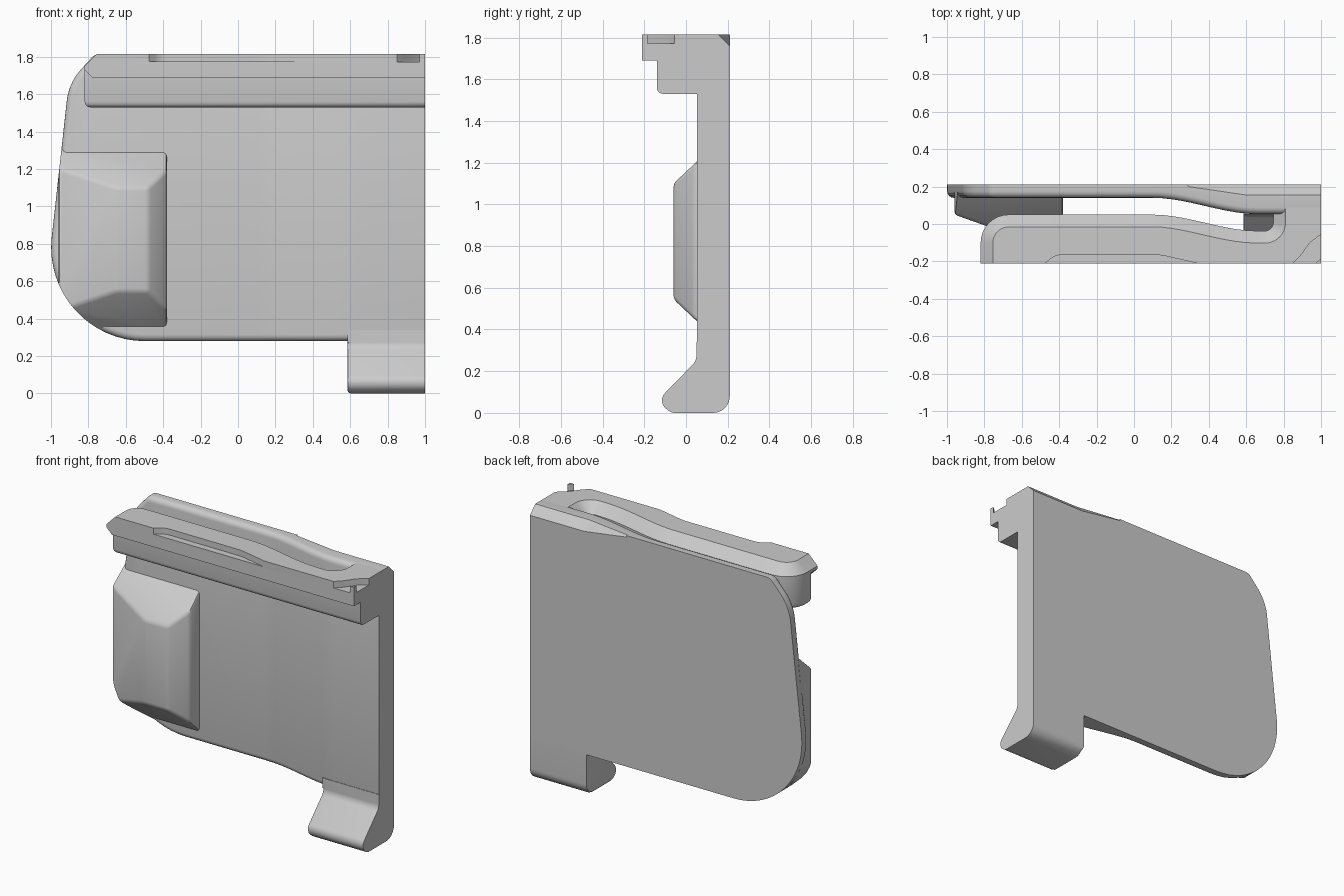
import bpy, bmesh, math
from mathutils import Vector

if "Cube" in bpy.data.objects:
    bpy.data.objects.remove(bpy.data.objects["Cube"], do_unlink=True)

grey = bpy.data.materials.new("plain grey")
grey.use_nodes = True
grey.diffuse_color = (0.6, 0.6, 0.6, 1)
grey.node_tree.nodes["Principled BSDF"].inputs["Base Color"].default_value = (0.6, 0.6, 0.6, 1)

TOP, BACK = 1.815, 0.21


def rounded(corners, steps=8):
    """Outline from (a, b) or (a, b, radius) corners with filleted corners."""
    out = []
    for i, c in enumerate(corners):
        p = Vector(c[:2])
        if len(c) < 3:
            out.append(p)
            continue
        u = (Vector(corners[i - 1][:2]) - p).normalized()
        v = (Vector(corners[(i + 1) % len(corners)][:2]) - p).normalized()
        half = u.angle(v) / 2
        t = c[2] / math.tan(half)
        mid = p + (u + v).normalized() * c[2] / math.sin(half)
        a, b = (p + u * t - mid).normalized(), (p + v * t - mid).normalized()
        out += [mid + a.slerp(b, k / steps) * c[2] for k in range(steps + 1)]
    return out


def prism(outline, axis, lo, hi):
    """Extrude a flat outline along the given axis."""
    place = {"x": lambda p, d: (d, p[0], p[1]),
             "y": lambda p, d: (p[0], d, p[1]),
             "z": lambda p, d: (p[0], p[1], d)}[axis]
    bm = bmesh.new()
    a = [bm.verts.new(place(p, lo)) for p in outline]
    b = [bm.verts.new(place(p, hi)) for p in outline]
    bm.faces.new(a)
    bm.faces.new(b)
    for i in range(len(a)):
        j = (i + 1) % len(a)
        bm.faces.new((a[i], a[j], b[j], b[i]))
    bmesh.ops.recalc_face_normals(bm, faces=bm.faces)
    return bm


def bevel(bm, rule, size, segments):
    """Bevel edges whose two ends pass the rule."""
    edges = [e for e in bm.edges if all(rule(v.co) for v in e.verts)]
    bmesh.ops.bevel(bm, geom=edges, offset=size, offset_type='OFFSET', segments=segments,
                    profile=0.5, affect='EDGES', clamp_overlap=False)


def finish(name, bm):
    bmesh.ops.recalc_face_normals(bm, faces=bm.faces)
    mesh = bpy.data.meshes.new(name)
    bm.to_mesh(mesh)
    bm.free()
    mesh.materials.append(grey)
    ob = bpy.data.objects.new(name, mesh)
    bpy.context.collection.objects.link(ob)
    return ob


def activate(ob):
    bpy.ops.object.select_all(action='DESELECT')
    ob.select_set(True)
    bpy.context.view_layer.objects.active = ob


def cut(ob, bm, operation='DIFFERENCE'):
    tool = finish("cutter", bm)
    tool.hide_render = True
    mod = ob.modifiers.new("cut", 'BOOLEAN')
    mod.operation, mod.solver, mod.object = operation, 'EXACT', tool
    activate(ob)
    bpy.ops.object.modifier_apply(modifier=mod.name)
    bpy.data.objects.remove(tool, do_unlink=True)


def smooth(ob):
    activate(ob)
    bpy.ops.object.shade_smooth_by_angle(angle=math.radians(30))


def hull(points):
    bm = bmesh.new()
    for p in points:
        bm.verts.new(p)
    bmesh.ops.convex_hull(bm, input=bm.verts)
    bmesh.ops.dissolve_limit(bm, angle_limit=0.02, verts=bm.verts, edges=bm.edges)
    return bm


def sway(x):
    """Forward bend shared by the plate front and the slot."""
    t = min(max((x - 0.1) / 0.56, 0), 1)
    return -0.087 * t * t * (3 - 2 * t)


columns = [0.1 + 0.056 * i for i in range(11)]

# Main plate: outline with a rounded front rim, then the front bent forward
plate_outline = rounded([(1, TOP), (-0.765, TOP, 0.06), (-0.905, 1.66, 0.3),
                         (-1.057, 0.28, 0.5), (1, 0.28)], 16)
bm = prism(plate_outline, "y", 0.14, BACK)
front = [e for e in bm.edges if all(v.co.y < 0.15 for v in e.verts)
         and not all(v.co.x > 0.99 for v in e.verts)]
bmesh.ops.bevel(bm, geom=front, offset=0.035, offset_type='OFFSET', segments=4,
                profile=0.5, affect='EDGES', clamp_overlap=False)
for x in columns:
    bmesh.ops.bisect_plane(bm, geom=bm.verts[:] + bm.edges[:] + bm.faces[:],
                           plane_co=(x, 0, 0), plane_no=(1, 0, 0), dist=1e-5)
for v in bm.verts:
    if v.co.y < BACK - 0.01:
        v.co.y += sway(v.co.x)
plate = finish("main_plate", bm)

# Tapered chamfer on the upper back edge
wedge = []
for x, s in ((0.29, 0.01), (0.6, 0.055), (1.05, 0.055)):
    e = 0.02
    wedge += [(x, BACK - s - e, TOP + e), (x, BACK + e, TOP - s - e), (x, BACK + e, TOP + e)]
cut(plate, hull(wedge))
smooth(plate)

# Raised pad, trimmed to the plate outline
pad_points = []
for x, y in ((-0.96, 0.17), (-0.96, 0.05), (-0.65, -0.06), (-0.48, -0.06), (-0.38, 0.04), (-0.38, 0.17)):
    grow = (y + 0.06) * 0.94
    pad_points += [(x, y, 1.1 + grow), (x, y, 0.545 - grow)]
bm = hull(pad_points)
bevel(bm, lambda c: c.y < 0.16 or c.x > -0.5, 0.018, 2)
pad = finish("raised_pad", bm)
cut(pad, prism(plate_outline, "y", -0.3, 0.19), 'INTERSECT')
smooth(pad)

# Bottom hook
hook_profile = rounded([(BACK, 0.34), (BACK, 0, 0.08), (-0.07, 0, 0.055), (-0.14, 0.055, 0.05),
                        (0.05, 0.25, 0.06), (0.05, 0.34)])
bm = prism(hook_profile, "x", 0.585, 1)
bevel(bm, lambda c: c.x < 0.6 and c.y < 0.2 and c.z < 0.33, 0.02, 3)
smooth(finish("bottom_hook", bm))


# Top rail: slim body under a wider flange, joined to the plate past the slot end
def rail_outline(front_y):
    path = [(-0.82, front_y), (-0.82, 0.05, 0.15)]
    path += [(x, 0.05 + sway(x)) for x in columns]
    path += [(0.745, -0.037, 0.045), (0.745, 0.1), (1, 0.1), (1, front_y)]
    return rounded(path)


bm = prism(rail_outline(-0.14), "z", 1.53, 1.74)
bevel(bm, lambda c: c.z < 1.54 and (c.y < -0.13 or c.x < -0.6), 0.03, 3)
smooth(finish("rail_body", bm))

bm = prism(rail_outline(-0.21), "z", 1.69, TOP)
rim = [e for e in bm.edges if all(v.co.z > 1.8 and v.co.x < 0.75 for v in e.verts)]
bmesh.ops.bevel(bm, geom=rim, offset=0.065, offset_type='OFFSET', segments=1,
                profile=0.5, affect='EDGES', clamp_overlap=False)
bevel(bm, lambda c: c.z < 1.7 and c.x < -0.81, 0.04, 1)
flange = finish("rail_flange", bm)

# Shallow notches in the flange top
cut(flange, prism(rounded([(-0.5, -0.23), (-0.42, -0.165, 0.1), (0.14, -0.165, 0.3),
                           (0.36, -0.215), (0.36, -0.3), (-0.5, -0.3)]), "z", 1.775, 1.9))
cut(flange, prism([(0.84, -0.22), (0.89, -0.17), (0.94, -0.1), (1.02, -0.04), (1.02, -0.168),
                   (0.96, -0.218), (0.96, -0.25), (0.84, -0.25)], "z", 1.772, 1.9))
smooth(flange)
